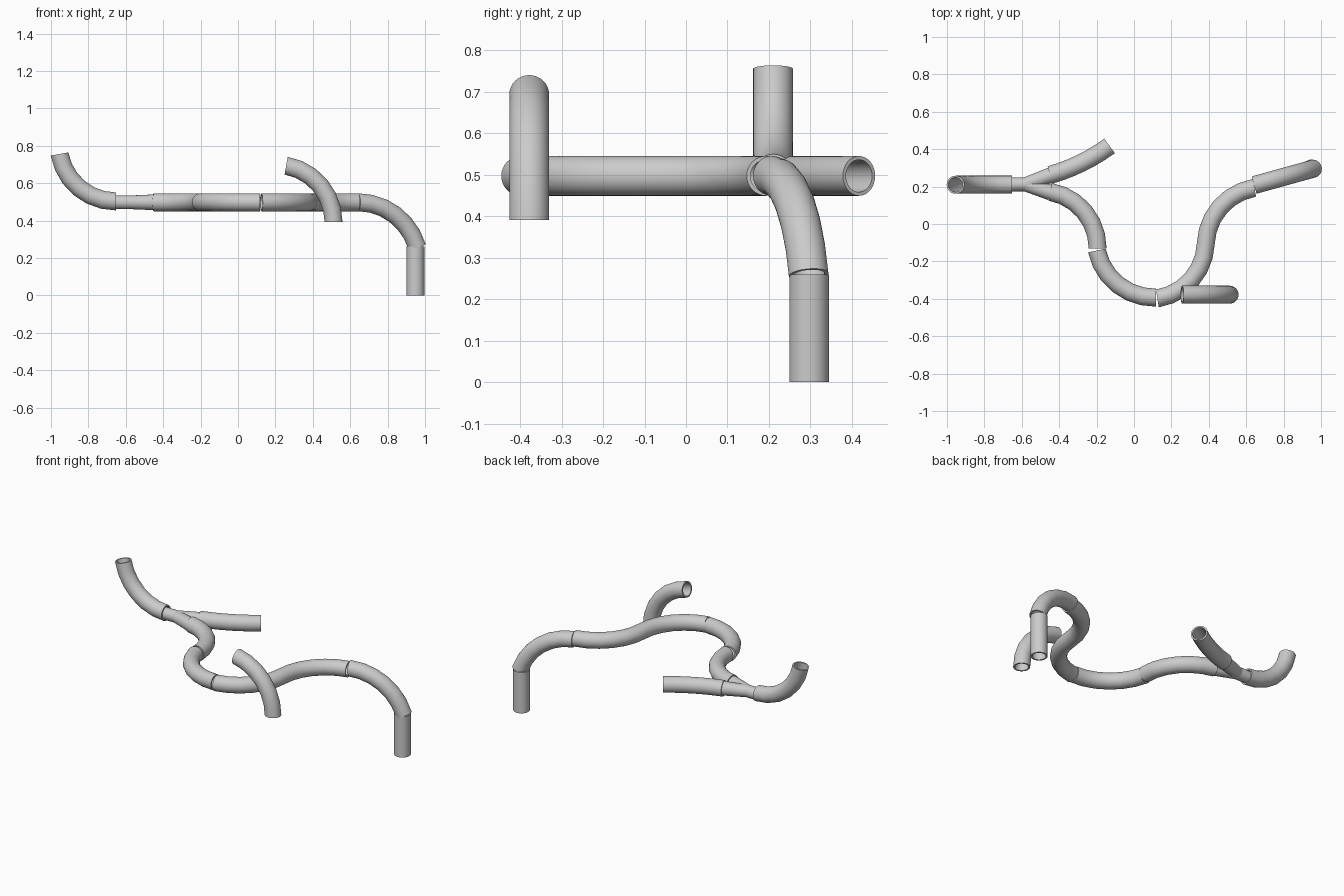
import bpy, bmesh
from math import sin, cos, pi, radians
from mathutils import Vector, Matrix

if "Cube" in bpy.data.objects:
    bpy.data.objects.remove(bpy.data.objects["Cube"])

R_OUT, R_IN, BEND, Z = 0.048, 0.039, 0.307, 0.4975
UP, SIDE = Vector((0, 0, 1)), Vector((0, 1, 0))


def heading(deg):
    return Vector((cos(radians(deg)), sin(radians(deg)), 0))


def arc(p, d, w, radius, deg, n=6):
    """Planar bend: starts at p along d, turning by deg about the axis w."""
    p, s = Vector(p), (1 if deg > 0 else -1)
    side = w.cross(d) * s
    out = []
    for i in range(n + 1):
        a = radians(abs(deg)) * i / n
        pos = p + radius * (sin(a) * d + (1 - cos(a)) * side)
        out.append((pos, cos(a) * d + sin(a) * side))
    return out


def pipe(name, path, w, radii=(R_OUT, R_OUT), wall=R_OUT - R_IN, sides=32):
    """Hollow open pipe swept along (point, tangent) pairs lying in a plane with normal w."""
    bm = bmesh.new()

    def rings(inset):
        res = []
        for i, (p, t) in enumerate(path):
            f = i / (len(path) - 1)
            r = radii[0] + (radii[1] - radii[0]) * f - inset
            n = w.cross(t).normalized()
            res.append([bm.verts.new(p + r * (cos(2 * pi * k / sides) * n + sin(2 * pi * k / sides) * w))
                        for k in range(sides)])
        return res

    outer, inner = rings(0), rings(wall)
    # outer skin, end lip, inner skin, start lip form one closed loop
    loop = outer + inner[::-1]
    for i, a in enumerate(loop):
        b = loop[(i + 1) % len(loop)]
        for k in range(sides):
            j = (k + 1) % sides
            bm.faces.new((a[k], a[j], b[j], b[k]))
    bmesh.ops.recalc_face_normals(bm, faces=bm.faces)
    me = bpy.data.meshes.new(name)
    bm.to_mesh(me)
    bm.free()
    ob = bpy.data.objects.new(name, me)
    bpy.context.collection.objects.link(ob)
    bpy.ops.object.select_all(action='DESELECT')
    ob.select_set(True)
    bpy.context.view_layer.objects.active = ob
    bpy.ops.object.shade_smooth_by_angle(angle=radians(35))
    return ob


def straight(p, q):
    p, q = Vector(p), Vector(q)
    t = (q - p).normalized()
    return [(p, t), (q, t)]


# upright leg standing on the ground
pipe("upright_leg", straight((0.949, 0.297, 0), (0.949, 0.297, 0.26)), SIDE)

# elbow dropping from the level run to the leg
d = heading(15.5)
pipe("drop_elbow", arc((0.642, 0.208, Z), d, d.cross(UP), 0.345, -72), d.cross(UP))

# level S bend made of two opposite turns
first = arc((0.125, -0.398, Z), heading(9), UP, BEND, 79)
second = arc(first[-1][0], heading(88), UP, 0.315, -78)
pipe("s_bend", first + second[1:], UP)

# level bends leading from the S bend back to the splitter
pipe("lower_bend", arc((-0.199, -0.142, Z), heading(-78), UP, 0.318, 79), UP)
pipe("upper_bend", arc((-0.448, 0.172, Z), heading(-10), UP, BEND, -80), UP)

# gently curved side branch
pipe("side_branch", arc((-0.449, 0.262, Z), heading(16), UP, 1.02, 20), UP)

# splitter: slim stem and two flared outlets
pipe("splitter_stem", straight((-0.665, 0.212, Z), (-0.555, 0.212, Z)), UP, (0.037, 0.037), 0.006)
for side, y in (("left", 0.261), ("right", 0.168)):
    pipe("splitter_outlet_" + side, straight((-0.585, 0.212, Z), (-0.445, y, Z)), UP, (0.036, 0.042), 0.006)

# rising elbow at the far end
pipe("rising_elbow", arc((-0.652, 0.21, 0.502), Vector((-1, 0, 0)), SIDE, BEND, 80), SIDE)

# separate loose elbow in front
pipe("loose_elbow", arc((0.511, -0.378, 0.391), UP.copy(), SIDE, BEND, -80), SIDE)
